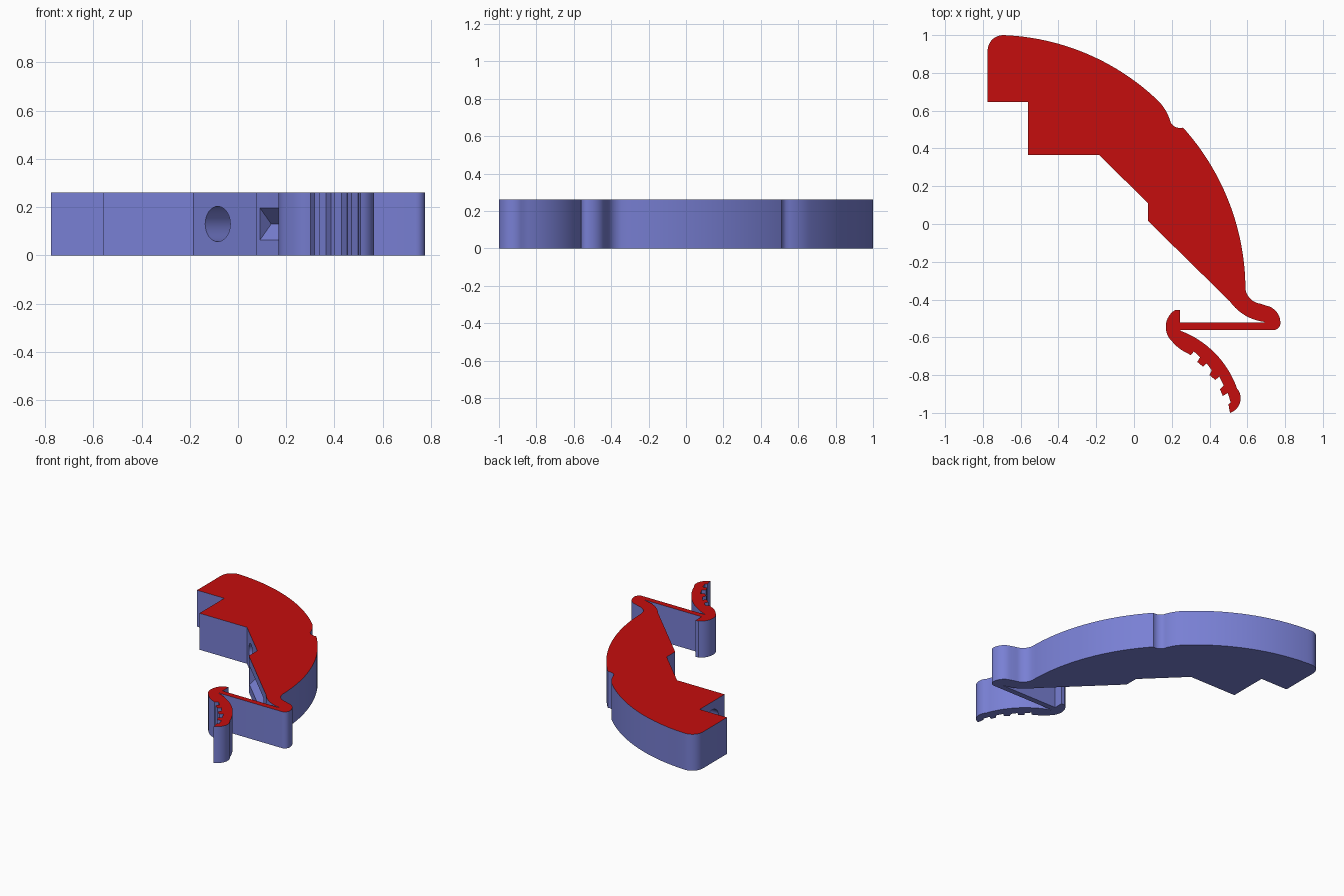
import bpy, bmesh, math
from mathutils import Vector

if "Cube" in bpy.data.objects:
    bpy.data.objects.remove(bpy.data.objects["Cube"])

HEIGHT = 0.26


def material(name, rgb):
    m = bpy.data.materials.new(name)
    m.diffuse_color = (*rgb, 1)
    m.use_nodes = True
    m.node_tree.nodes["Principled BSDF"].inputs["Base Color"].default_value = m.diffuse_color
    return m


blue = material("slate_blue", (0.19, 0.215, 0.66))
red = material("deep_red", (0.56, 0.004, 0.004))


def arc(a, b, c, n=10):
    """Points on the circle from a through b to c."""
    (ax, ay), (bx, by), (cx, cy) = a, b, c
    d = 2 * (ax * (by - cy) + bx * (cy - ay) + cx * (ay - by))
    sa, sb, sc = ax * ax + ay * ay, bx * bx + by * by, cx * cx + cy * cy
    ux = (sa * (by - cy) + sb * (cy - ay) + sc * (ay - by)) / d
    uy = (sa * (cx - bx) + sb * (ax - cx) + sc * (bx - ax)) / d
    r = math.hypot(ax - ux, ay - uy)
    t0, t1, t2 = (math.atan2(y - uy, x - ux) for x, y in (a, b, c))
    sweep, mid = (t2 - t0) % math.tau, (t1 - t0) % math.tau
    if mid > sweep:
        sweep -= math.tau
    return [(ux + r * math.cos(t0 + sweep * i / n),
             uy + r * math.sin(t0 + sweep * i / n)) for i in range(n + 1)]


def clean(points):
    out = []
    for p in points:
        if not out or math.dist(p, out[-1]) > 1e-4:
            out.append(p)
    return out


# Body outline: stepped inner side, curved outer side
outline = [(0.508, -0.41), (0.075, 0.015), (0.075, 0.11), (-0.185, 0.365),
           (-0.56, 0.365), (-0.56, 0.645), (-0.775, 0.645)]
outline += arc((-0.775, 0.92), (-0.752, 0.975), (-0.69, 1.0), 8)
outline += arc((-0.69, 1.0), (-0.235, 0.895), (0.12, 0.66), 24)
outline += arc((0.12, 0.66), (0.165, 0.605), (0.195, 0.535), 8)
outline += arc((0.195, 0.535), (0.213, 0.517), (0.26, 0.51), 6)
outline += arc((0.26, 0.51), (0.507, 0.105), (0.59, -0.345), 30)
# Hinge lobe and thin spring bar
outline += arc((0.59, -0.345), (0.62, -0.4), (0.67, -0.422), 8)
outline += arc((0.70, -0.432), (0.752, -0.462), (0.775, -0.518), 8)
outline += arc((0.775, -0.518), (0.765, -0.55), (0.735, -0.562), 6)
# Hooked clip with a toothed inner side
outline += [(0.245, -0.562)]
outline += arc((0.245, -0.565), (0.43, -0.685), (0.545, -0.87), 16)
outline += arc((0.545, -0.87), (0.56, -0.95), (0.508, -1.0), 10)
outline += [(0.5, -0.955), (0.512, -0.945), (0.497, -0.895), (0.47, -0.91),
            (0.455, -0.875), (0.475, -0.855), (0.452, -0.808), (0.43, -0.825),
            (0.4, -0.8), (0.412, -0.775), (0.385, -0.738), (0.365, -0.755),
            (0.335, -0.73), (0.35, -0.705), (0.317, -0.675), (0.3, -0.695)]
outline += arc((0.28, -0.682), (0.235, -0.655), (0.2, -0.62), 6)
outline += arc((0.2, -0.62), (0.168, -0.545), (0.218, -0.455), 12)
outline += [(0.243, -0.455), (0.243, -0.522), (0.69, -0.522)]
outline += arc((0.69, -0.518), (0.59, -0.485), (0.508, -0.41), 10)[:-1]

bm = bmesh.new()
base = bm.faces.new([bm.verts.new((x, y, 0)) for x, y in clean(outline)])
ext = bmesh.ops.extrude_face_region(bm, geom=[base])
bmesh.ops.translate(bm, vec=(0, 0, HEIGHT),
                    verts=[v for v in ext["geom"] if isinstance(v, bmesh.types.BMVert)])
bmesh.ops.recalc_face_normals(bm, faces=bm.faces)
for f in bm.faces:
    f.material_index = 1 if f.normal.z > 0.9 else 0
mesh = bpy.data.meshes.new("clip_bracket")
bm.to_mesh(mesh)
bm.free()
body = bpy.data.objects.new("clip_bracket", mesh)
bpy.context.collection.objects.link(body)
for m in (blue, red):
    mesh.materials.append(m)


def cut(name, start, end, radius, sides):
    """Cut a round or diamond-shaped bore from start to end."""
    a, b = Vector(start), Vector(end)
    bm = bmesh.new()
    bmesh.ops.create_cone(bm, cap_ends=True, segments=sides, radius1=radius,
                          radius2=radius, depth=(b - a).length)
    me = bpy.data.meshes.new(name)
    bm.to_mesh(me)
    bm.free()
    me.materials.append(blue)
    ob = bpy.data.objects.new(name, me)
    bpy.context.collection.objects.link(ob)
    ob.rotation_euler = (b - a).to_track_quat("Z", "Y").to_euler()
    ob.location = (a + b) / 2
    ob.hide_render = True
    ob.hide_set(True)
    mod = body.modifiers.new(name, "BOOLEAN")
    mod.operation = "DIFFERENCE"
    mod.solver = "EXACT"
    mod.object = ob
    return ob


Z = HEIGHT / 2
cutters = [
    # Blind pin holes in the sloped face and the step
    cut("pin_hole_cutter", (-0.185, 0.165, Z), (0.09, 0.44, Z), 0.073, 32),
    cut("step_hole_cutter", (-0.65, 0.505, Z), (-0.31, 0.505, Z), 0.073, 32),
    # V groove along the inner slope
    cut("groove_cutter", (0.09, -0.002, Z), (0.45, -0.355, Z), 0.068, 4),
]

# Bake the cuts and remove the helpers
bpy.context.view_layer.objects.active = body
body.select_set(True)
for mod in list(body.modifiers):
    bpy.ops.object.modifier_apply(modifier=mod.name)
for c in cutters:
    bpy.data.objects.remove(c)
bpy.ops.object.shade_smooth_by_angle(angle=math.radians(30))
